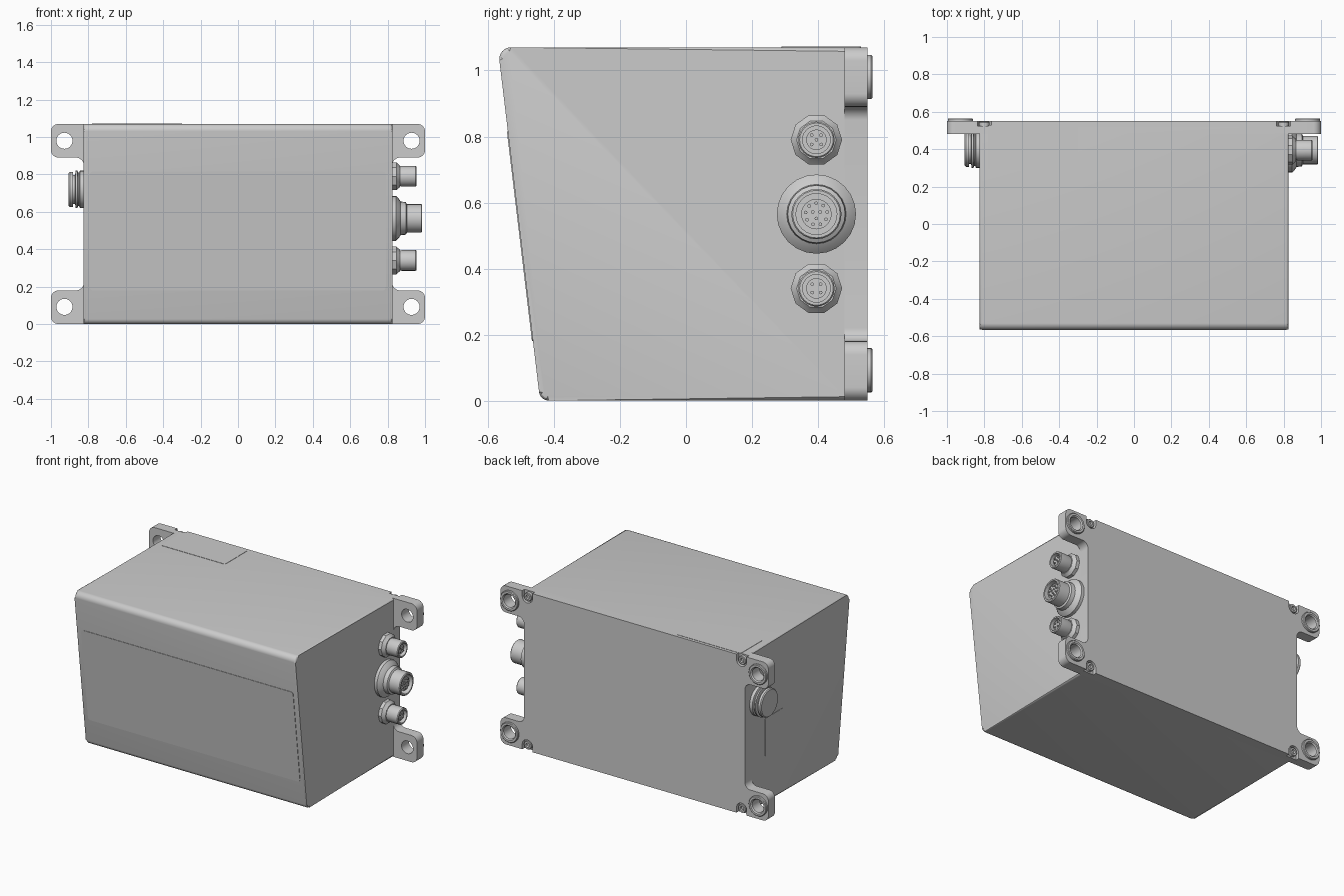
import bpy, bmesh
from math import cos, sin, pi, tan, atan
from mathutils import Vector, Matrix

if "Cube" in bpy.data.objects:
    bpy.data.objects.remove(bpy.data.objects["Cube"])


def round_poly(corners, n=6):
    """Outline from (u, v, radius) corners, each replaced by an arc."""
    out = []
    for i, (u, v, r) in enumerate(corners):
        p = Vector((u, v))
        a = (Vector(corners[i - 1][:2]) - p).normalized()
        b = (Vector(corners[(i + 1) % len(corners)][:2]) - p).normalized()
        if r == 0:
            out.append(p)
            continue
        half = a.angle(b) / 2
        c = p + (a + b).normalized() * r / sin(half)
        s, e = p + a * r / tan(half) - c, p + b * r / tan(half) - c
        for k in range(n + 1):
            out.append(c + (s.lerp(e, k / n)).normalized() * r)
    return out


def add_prism(bm, pts, d0, d1, place):
    lo = [bm.verts.new(place(p[0], p[1], d0)) for p in pts]
    hi = [bm.verts.new(place(p[0], p[1], d1)) for p in pts]
    bm.faces.new(lo)
    bm.faces.new(hi)
    for i in range(len(pts)):
        j = (i + 1) % len(pts)
        bm.faces.new((lo[i], lo[j], hi[j], hi[i]))


def finish(name, bm, smooth=True):
    bmesh.ops.remove_doubles(bm, verts=bm.verts, dist=1e-5)
    bmesh.ops.recalc_face_normals(bm, faces=bm.faces)
    me = bpy.data.meshes.new(name)
    bm.to_mesh(me)
    bm.free()
    ob = bpy.data.objects.new(name, me)
    bpy.context.collection.objects.link(ob)
    bpy.ops.object.select_all(action='DESELECT')
    ob.select_set(True)
    bpy.context.view_layer.objects.active = ob
    if smooth:
        bpy.ops.object.shade_smooth_by_angle()
    return ob


def prism(name, pts, d0, d1, place):
    bm = bmesh.new()
    add_prism(bm, pts, d0, d1, place)
    return finish(name, bm)


def lathe(name, prof, loc, axis, n=24, ring=False):
    """Revolve (distance, radius) points round an axis starting at loc."""
    m = Matrix.Translation(loc) @ Vector(axis).to_track_quat('Z', 'Y').to_matrix().to_4x4()
    bm = bmesh.new()
    rings = []
    for d, r in prof:
        if r == 0:
            rings.append([bm.verts.new(m @ Vector((0, 0, d)))] * n)
        else:
            rings.append([bm.verts.new(m @ Vector((r * cos(2 * pi * k / n), r * sin(2 * pi * k / n), d)))
                          for k in range(n)])
    pairs = list(zip(rings, rings[1:])) + ([(rings[-1], rings[0])] if ring else [])
    for a, b in pairs:
        for k in range(n):
            j = (k + 1) % n
            bm.faces.new(dict.fromkeys((a[k], a[j], b[j], b[k])))
    return finish(name, bm)


W, H, SEAM, BACK = 0.825, 1.07, 0.48, 0.55
xz = lambda u, v, d: Vector((u, d, v))
yz = lambda u, v, d: Vector((d, u, v))
xy = lambda u, v, d: Vector((u, v, d))
F0, F1 = -0.442, -0.57        # front face y at bottom and top

# Housing with sloping front
bm = bmesh.new()
add_prism(bm, round_poly([(F0, 0, .03), (SEAM, 0, 0), (SEAM, H, 0), (F1, H, .035)]), -W, W, yz)
side = [e for e in bm.edges
        if abs(e.verts[0].co.x - e.verts[1].co.x) < 1e-4
        and not all(abs(v.co.y - SEAM) < 1e-4 for v in e.verts)]
bmesh.ops.bevel(bm, geom=side, offset=.012, segments=3, profile=.5, affect='EDGES')
finish("housing", bm)

# Back plate with four mounting ears
r = .04
plate = prism("back_plate", round_poly(
    [(-1, 0, r), (1, 0, r), (1, .18, r), (W, .18, r), (W, .89, r), (1, .89, r),
     (1, H, r), (-1, H, r), (-1, .89, r), (-W, .89, r), (-W, .18, r), (-1, .18, r)]),
    SEAM, BACK, xz)

# Cut ear holes and screw slots
EAR_X, SLOT_X = .928, .8
bm = bmesh.new()
for sx in (-1, 1):
    for z in (.092, .98):
        add_prism(bm, [(sx * EAR_X + .043 * cos(pi * k / 16), z + .043 * sin(pi * k / 16))
                       for k in range(32)], .4, .7, xz)
    for z, s in ((.035, -1), (H - .035, 1)):
        c = sx * SLOT_X
        add_prism(bm, round_poly([(c - .038, z + s * .1, 0), (c - .038, z - s * .038, .0379),
                                  (c + .038, z - s * .038, .0379), (c + .038, z + s * .1, 0)]),
                  .525, .7, xz)
cutter = finish("plate_cutter", bm)
cutter.hide_render = True
mod = plate.modifiers.new("cut", 'BOOLEAN')
mod.operation, mod.solver, mod.object = 'DIFFERENCE', 'EXACT', cutter
bpy.ops.object.select_all(action='DESELECT')
plate.select_set(True)
bpy.context.view_layer.objects.active = plate
bpy.ops.object.modifier_apply(modifier="cut")
bpy.data.objects.remove(cutter)
bpy.ops.object.shade_smooth_by_angle()

# Ear bosses and cover screws
for sx in (-1, 1):
    for z in (.092, .98):
        lathe("ear_boss", [(-.005, .067), (.011, .067), (.015, .063), (.015, .05), (.008, .043), (-.005, .043)],
              (sx * EAR_X, BACK, z), (0, 1, 0), 32, True)
    for z in (.035, H - .035):
        lathe("cover_screw", [(0, .028), (.02, .028), (.023, .025), (.023, .014), (.008, .014), (.008, 0)],
              (sx * SLOT_X, .524, z), (0, 1, 0), 20)

# Thin panels on front, top and left side
slope = (F1 - F0) / H


def rect(a, b, c, d, rad):
    return round_poly([(a, c, rad), (b, c, rad), (b, d, rad), (a, d, rad)])


prism("front_panel", rect(-.793, .79, .18, .815, .018), -.003, .004,
      lambda u, v, d: Vector((u, F0 + slope * v + d, v)))
prism("top_label", rect(-.78, -.3, .29, .53, .01), H - .003, H + .002, xy)
prism("side_label", rect(.14, .335, .31, .57, .01), -W - .002, -W + .003, yz)

# Round connectors on the right side
CY = .395


def connector(name, z, prof, face, pins):
    lathe(name, prof, (W, CY, z), (1, 0, 0))
    for rad, count, off in pins:
        for k in range(count):
            t = 2 * pi * k / count + off
            lathe(name + "_pin", [(face - .01, .0055), (face + .008, .0055), (face + .008, 0)],
                  (W, CY + rad * cos(t), z + rad * sin(t)), (1, 0, 0), 8)


connector("main_connector", .565,
          [(-.005, .12), (.02, .12), (.035, .105), (.045, .09), (.072, .087), (.078, .076),
           (.155, .076), (.16, .072), (.16, .062), (.10, .062), (.10, .046), (.145, .046), (.145, 0)],
          .145, [(.033, 9, .2), (.013, 3, .5)])
for z, pins in ((.79, [(.02, 4, pi / 4), (0, 1, 0)]), (.34, [(.018, 4, pi / 4)])):
    connector("small_connector", z,
              [(0, 0), (.03, 0.0001), (.03, .05), (.05, .055), (.125, .055), (.13, .051), (.13, .042),
               (.08, .042), (.08, .031), (.115, .031), (.115, 0)], .115, pins)
    # Faceted nut behind each small connector
    lathe("connector_nut", [(-.005, .078), (.022, .078), (.032, .068), (.042, .06), (.042, 0)],
          (W, CY, z), (1, 0, 0), 10)

# Pressure vent on the left side
lathe("vent_cap", [(-.005, .1), (.02, .1), (.024, .09), (.03, .09), (.034, .1), (.043, .1), (.046, .078),
                   (.056, .078), (.058, .094), (.074, .094), (.08, .088), (.08, 0)],
      (-W, .4, .72), (-1, 0, 0), 32)
